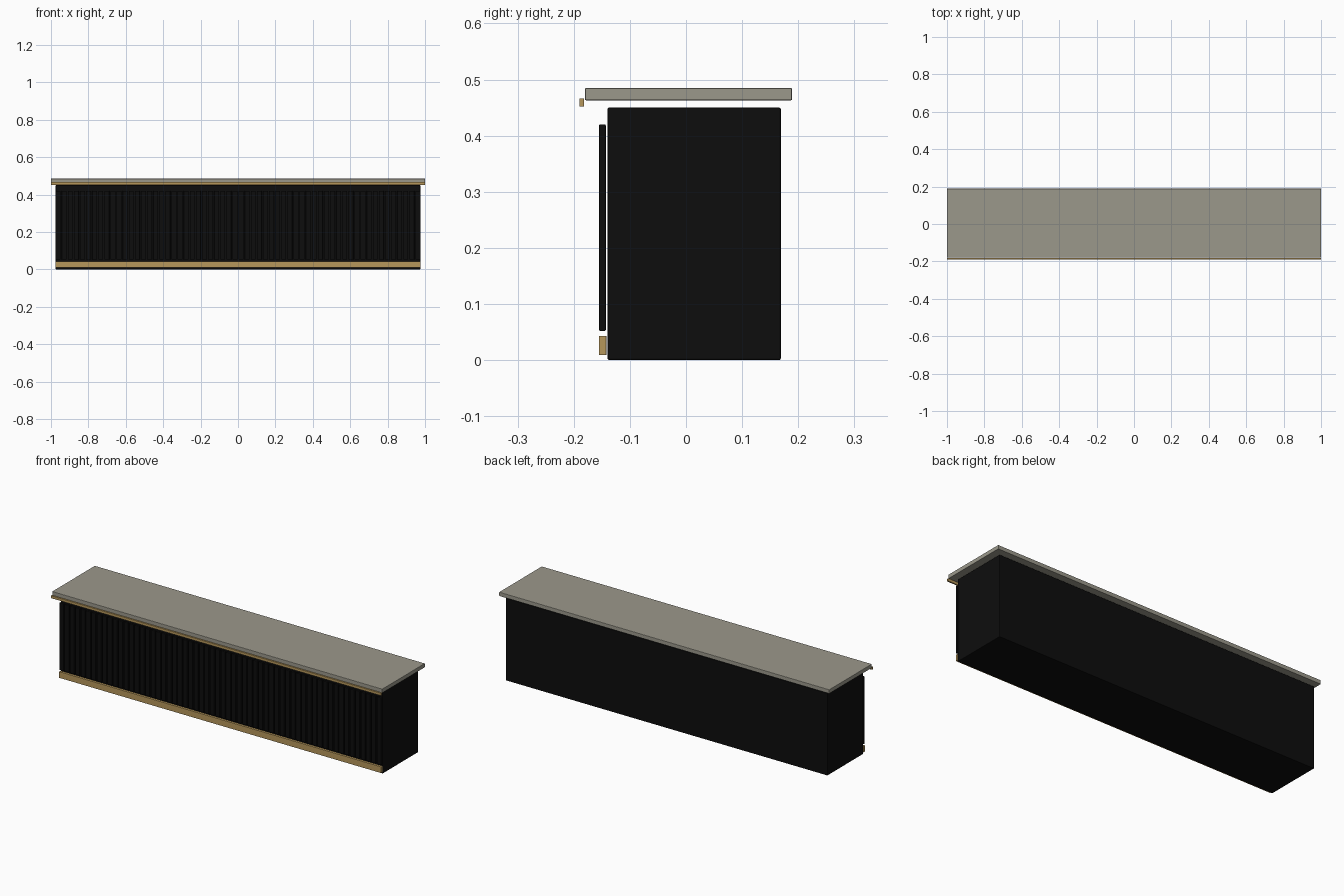
import bpy, bmesh

if "Cube" in bpy.data.objects:
    bpy.data.objects.remove(bpy.data.objects["Cube"])


def material(name, rgb):
    m = bpy.data.materials.new(name)
    m.diffuse_color = (*rgb, 1)
    m.use_nodes = True
    m.node_tree.nodes["Principled BSDF"].inputs["Base Color"].default_value = m.diffuse_color
    return m


black = material("matte black", (0.004, 0.004, 0.004))
stone = material("grey stone", (0.33, 0.315, 0.26))
brass = material("brass", (0.47, 0.31, 0.105))


def box(name, lo, hi, mat, bevel=0.0):
    """Box between two corners with slightly eased edges."""
    bm = bmesh.new()
    bmesh.ops.create_cube(bm, size=1)
    for v in bm.verts:
        v.co = [(lo[i] + hi[i]) / 2 + v.co[i] * (hi[i] - lo[i]) for i in range(3)]
    if bevel:
        bmesh.ops.bevel(bm, geom=bm.edges[:], offset=bevel, segments=2,
                        profile=0.5, affect='EDGES')
    me = bpy.data.meshes.new(name)
    bm.to_mesh(me)
    bm.free()
    me.materials.append(mat)
    ob = bpy.data.objects.new(name, me)
    bpy.context.collection.objects.link(ob)
    return ob


# Counter carcass and overhanging stone top
box("counter_body", (-0.975, -0.14, 0), (0.975, 0.169, 0.45), black, 0.003)
box("counter_top", (-1, -0.18, 0.463), (1, 0.189, 0.485), stone, 0.002)

# Brass trims: under the top's front edge and along the base
box("top_trim", (-1, -0.19, 0.452), (1, -0.182, 0.466), brass, 0.0007)
box("kick_plate", (-0.975, -0.155, 0.009), (0.975, -0.142, 0.043), brass, 0.0007)

# Vertical slats across the front
COUNT = 60
PITCH = 1.95 / COUNT
slat = box("front_slats", (-0.975, -0.155, 0.052),
           (-0.975 + PITCH * 0.8, -0.143, 0.42), black, 0.002)
arr = slat.modifiers.new("repeat", 'ARRAY')
arr.count = COUNT
arr.use_relative_offset = False
arr.use_constant_offset = True
arr.constant_offset_displace = ((1.95 - PITCH * 0.8) / (COUNT - 1), 0, 0)
